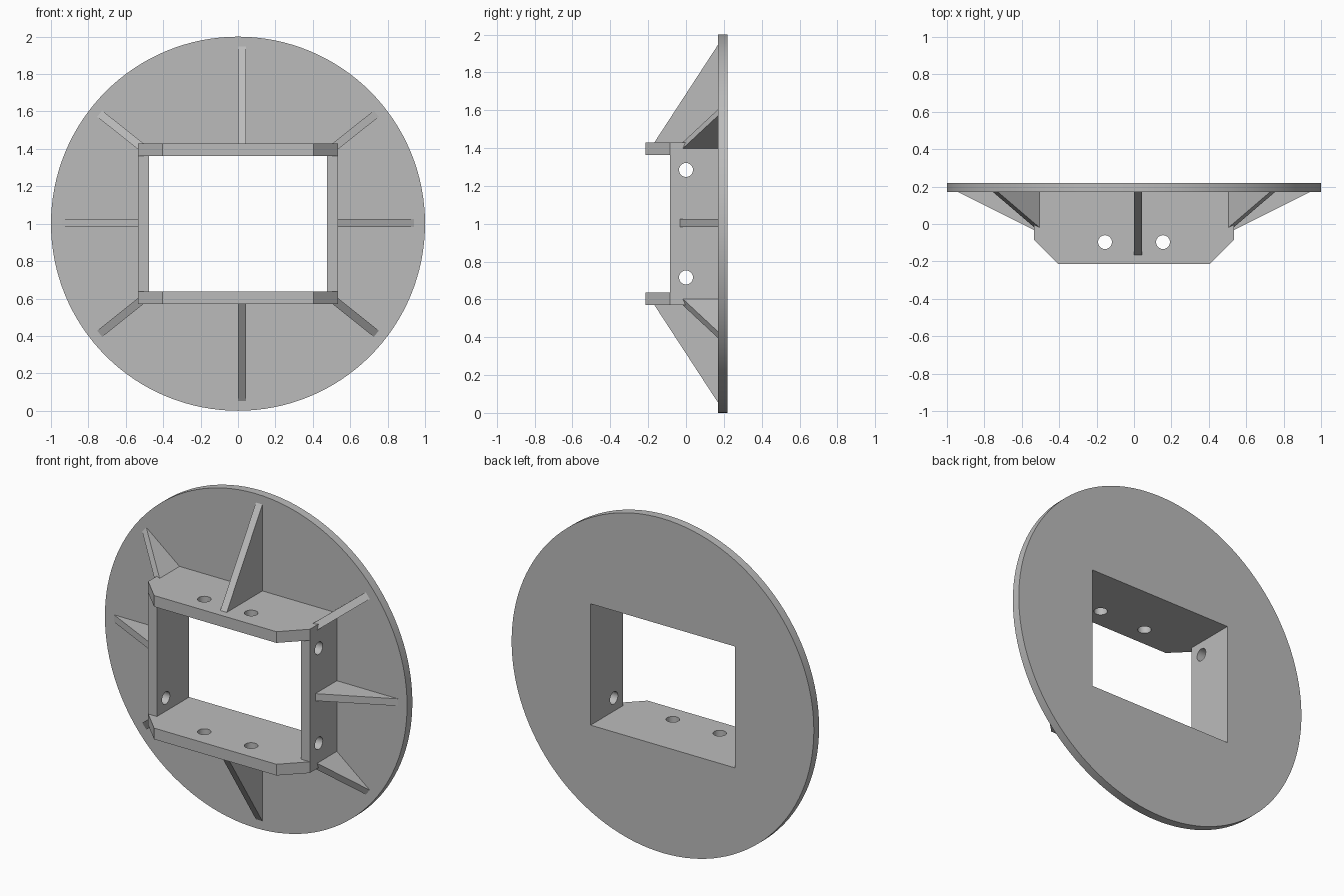
import bpy
import bmesh
from math import radians, pi
from mathutils import Matrix, Vector

cube = bpy.data.objects.get("Cube")
if cube:
    bpy.data.objects.remove(cube, do_unlink=True)

grey = bpy.data.materials.new("plain grey")
grey.use_nodes = True
colour = (0.5, 0.5, 0.5, 1)
grey.diffuse_color = colour
grey.node_tree.nodes["Principled BSDF"].inputs["Base Color"].default_value = colour

CENTRE = Vector((0, 0, 1))
BACK, FACE = 0.22, 0.17          # flange thickness in y
OUT_X, OUT_Z = 0.535, 0.43       # frame outside half sizes
IN_X, IN_Z = 0.477, 0.363        # opening half sizes


def prism(name, outline, extrude):
    """Extrude a flat outline of 3D points along a vector."""
    bm = bmesh.new()
    face = bm.faces.new([bm.verts.new(p) for p in outline])
    result = bmesh.ops.extrude_face_region(bm, geom=[face])
    moved = [v for v in result["geom"] if isinstance(v, bmesh.types.BMVert)]
    bmesh.ops.translate(bm, verts=moved, vec=extrude)
    bmesh.ops.recalc_face_normals(bm, faces=bm.faces)
    return finish(name, bm)


def cylinder(name, radius, depth, centre, rotation, sides):
    bm = bmesh.new()
    bmesh.ops.create_cone(bm, cap_ends=True, segments=sides, radius1=radius,
                          radius2=radius, depth=depth,
                          matrix=Matrix.Translation(centre) @ rotation)
    return finish(name, bm)


def finish(name, bm):
    mesh = bpy.data.meshes.new(name)
    bm.to_mesh(mesh)
    bm.free()
    mesh.materials.append(grey)
    obj = bpy.data.objects.new(name, mesh)
    bpy.context.collection.objects.link(obj)
    return obj


def cut(obj, cutters):
    """Subtract cutters, apply the result and discard the cutters."""
    bpy.context.view_layer.objects.active = obj
    for cutter in cutters:
        cutter.hide_render = True
        mod = obj.modifiers.new("cut", 'BOOLEAN')
        mod.operation = 'DIFFERENCE'
        mod.solver = 'EXACT'
        mod.object = cutter
        bpy.ops.object.modifier_apply(modifier=mod.name)
        bpy.data.objects.remove(cutter, do_unlink=True)


def smooth(obj):
    bpy.ops.object.select_all(action='DESELECT')
    obj.select_set(True)
    bpy.context.view_layer.objects.active = obj
    bpy.ops.object.shade_smooth_by_angle(angle=radians(30))


ALONG_X = Matrix.Rotation(pi / 2, 4, 'Y')
ALONG_Y = Matrix.Rotation(pi / 2, 4, 'X')
ALONG_Z = Matrix.Identity(4)

# Round flange with a rectangular opening
flange = cylinder("flange", 1, BACK - FACE, CENTRE + Vector((0, (BACK + FACE) / 2, 0)),
                  ALONG_Y, 128)
opening = [CENTRE + Vector((sx * IN_X, -1, sz * IN_Z))
           for sx, sz in ((-1, -1), (1, -1), (1, 1), (-1, 1))]
cut(flange, [prism("opening_cutter", opening, Vector((0, 2, 0)))])
smooth(flange)

# Top and bottom plates with chamfered front corners and two bolt holes
half = [(OUT_X, FACE), (OUT_X, -0.085), (0.405, -0.215)]
outline = half + [(-x, y) for x, y in reversed(half)]
for name, z in (("top_plate", 1 + IN_Z), ("bottom_plate", 1 - OUT_Z)):
    plate = prism(name, [(x, y, z) for x, y in outline], Vector((0, 0, OUT_Z - IN_Z)))
    cut(plate, [cylinder("hole_cutter", 0.037, 0.4, (x, -0.097, z), ALONG_Z, 32)
                for x in (-0.155, 0.155)])
    smooth(plate)

# Side plates between them, also with two bolt holes
for name, x in (("left_plate", IN_X), ("right_plate", -OUT_X)):
    rect = [(x, y, 1 + z) for y, z in ((FACE, -IN_Z), (FACE, IN_Z),
                                       (-0.085, IN_Z), (-0.085, -IN_Z))]
    plate = prism(name, rect, Vector((OUT_X - IN_X, 0, 0)))
    cut(plate, [cylinder("hole_cutter", 0.037, 0.4, (x, 0, 1 + z), ALONG_X, 32)
                for z in (-0.284, 0.284)])
    smooth(plate)


# Triangular ribs radiating from the frame to the flange
def rib(name, angle, inner, outer, front, shift=(0, 0, 0)):
    width = 0.043
    turn = Matrix.Rotation(-radians(angle), 3, 'Y')
    offset = CENTRE + Vector(shift)
    triangle = [(inner, front, -width / 2), (inner, FACE, -width / 2),
                (outer, FACE, -width / 2)]
    prism(name, [turn @ Vector(p) + offset for p in triangle],
          turn @ Vector((0, 0, width)))


for name, angle in (("top_rib", 90), ("bottom_rib", 270)):
    rib(name, angle, OUT_Z, 0.947, -0.167, (0.021, 0, 0))
for name, angle in (("left_rib", 0), ("right_rib", 180)):
    rib(name, angle, OUT_X, 0.94, -0.032, (0, 0, 0.003))
for name, angle in (("upper_left_rib", 38.5), ("upper_right_rib", 141.5),
                    ("lower_right_rib", 218.5), ("lower_left_rib", 321.5)):
    rib(name, angle, 0.658, 0.945, -0.022)
